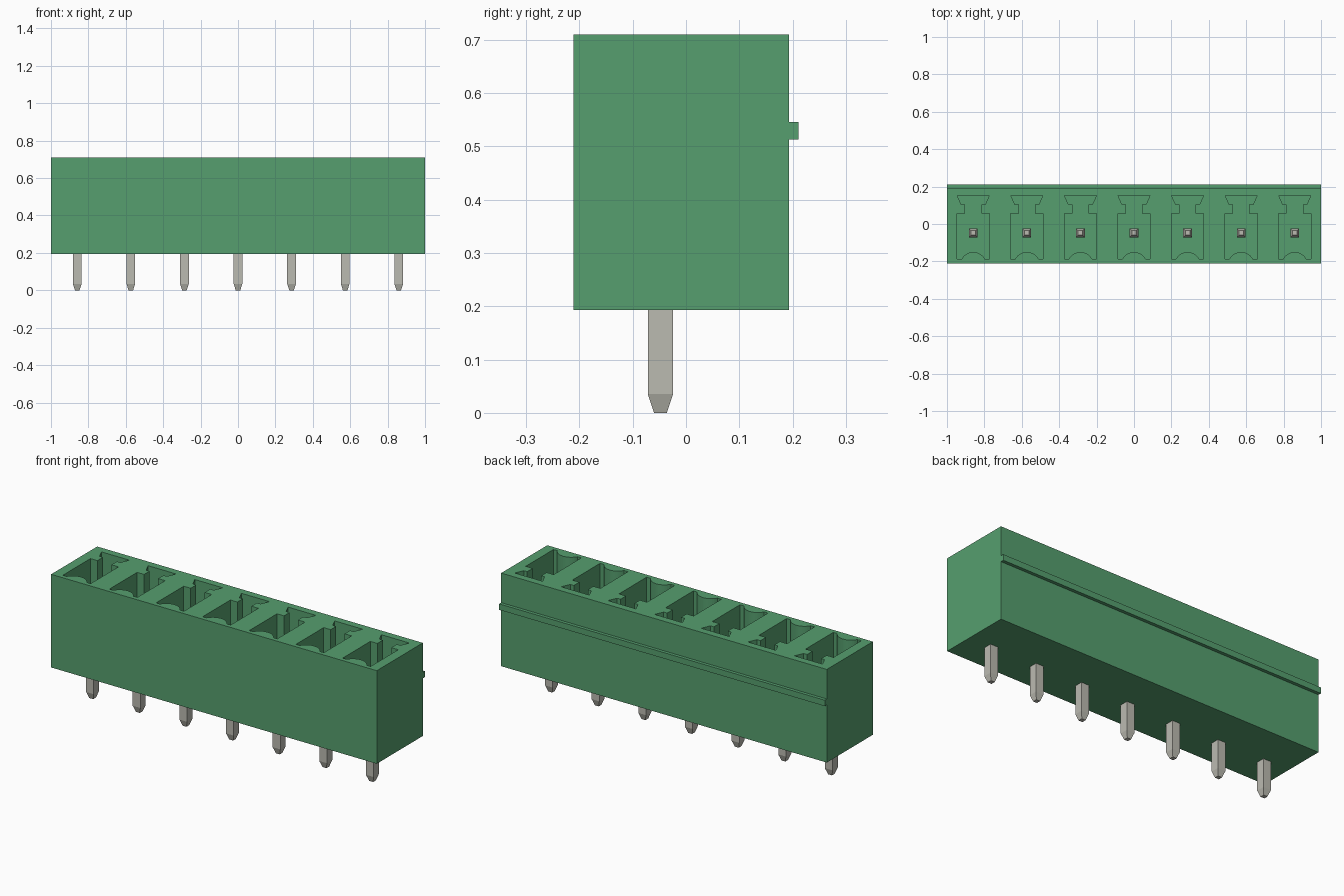
import bpy
import bmesh
import math

cube = bpy.data.objects.get("Cube")
if cube:
    bpy.data.objects.remove(cube, do_unlink=True)


def make_material(name, color):
    mat = bpy.data.materials.new(name)
    mat.use_nodes = True
    mat.diffuse_color = (*color, 1)
    mat.node_tree.nodes["Principled BSDF"].inputs["Base Color"].default_value = (*color, 1)
    return mat


def make_object(name, bm, mat):
    bmesh.ops.recalc_face_normals(bm, faces=bm.faces)
    mesh = bpy.data.meshes.new(name)
    bm.to_mesh(mesh)
    bm.free()
    mesh.materials.append(mat)
    obj = bpy.data.objects.new(name, mesh)
    bpy.context.collection.objects.link(obj)
    return obj


def add_box(bm, lo, hi):
    ring = [(lo[0], lo[1]), (hi[0], lo[1]), (hi[0], hi[1]), (lo[0], hi[1])]
    add_loft(bm, [[(x, y, z) for x, y in ring] for z in (lo[2], hi[2])])


def add_loft(bm, rings):
    """Join rings of points into a capped solid."""
    loops = [[bm.verts.new(p) for p in ring] for ring in rings]
    n = len(loops[0])
    for a, b in zip(loops, loops[1:]):
        for i in range(n):
            j = (i + 1) % n
            bm.faces.new((a[i], a[j], b[j], b[i]))
    bm.faces.new(loops[0][::-1])
    bm.faces.new(loops[-1])


green = make_material("green plastic", (0.093, 0.345, 0.158))
metal = make_material("tinned metal", (0.50, 0.495, 0.44))

PITCH = 0.2865
CENTRES = [(i - 3) * PITCH for i in range(7)]
BOTTOM, TOP = 0.193, 0.71
FLOOR = 0.29
PIN_Y = -0.048

# Housing block
bm = bmesh.new()
add_box(bm, (-1, -0.211, BOTTOM), (1, 0.193, TOP))
housing = make_object("housing", bm, green)

# Keyed socket outline: right half, from the front arc to the back slot
chord, rise = 0.062, 0.037
radius = (chord ** 2 + rise ** 2) / (2 * rise)
sweep = math.asin(chord / radius)
arc = [(radius * math.sin(sweep * k / 8),
        -0.150 - radius + radius * math.cos(sweep * k / 8)) for k in range(9)]
right = arc + [(0.086, -0.187), (0.086, 0.056), (0.043, 0.056),
               (0.043, 0.104), (0.064, 0.104), (0.086, 0.153)]
outline = right + [(-x, y) for x, y in right[:0:-1]]

# Sockets cut into the housing
bm = bmesh.new()
for cx in CENTRES:
    add_loft(bm, [[(cx + x, y, z) for x, y in outline] for z in (FLOOR, TOP + 0.1)])
cutter = make_object("socket_cutter", bm, green)
cutter.hide_render = True
cut = housing.modifiers.new("sockets", "BOOLEAN")
cut.operation = "DIFFERENCE"
cut.solver = "EXACT"
cut.object = cutter
bpy.context.view_layer.objects.active = housing
bpy.ops.object.modifier_apply(modifier=cut.name)
bpy.data.objects.remove(cutter, do_unlink=True)

# Latching rib along the back
bm = bmesh.new()
add_box(bm, (-1, 0.193, 0.513), (1, 0.211, 0.546))
make_object("back_rib", bm, green)

# Square contact pins, tapered at both ends
for number, cx in enumerate(CENTRES, 1):
    bm = bmesh.new()
    rings = []
    for z, h in ((0, 0.012), (0.035, 0.0235), (0.565, 0.0235), (0.6, 0.012)):
        rings.append([(cx + sx * h, PIN_Y + sy * h, z)
                      for sx, sy in ((-1, -1), (1, -1), (1, 1), (-1, 1))])
    add_loft(bm, rings)
    make_object(f"contact_pin_{number}", bm, metal)
